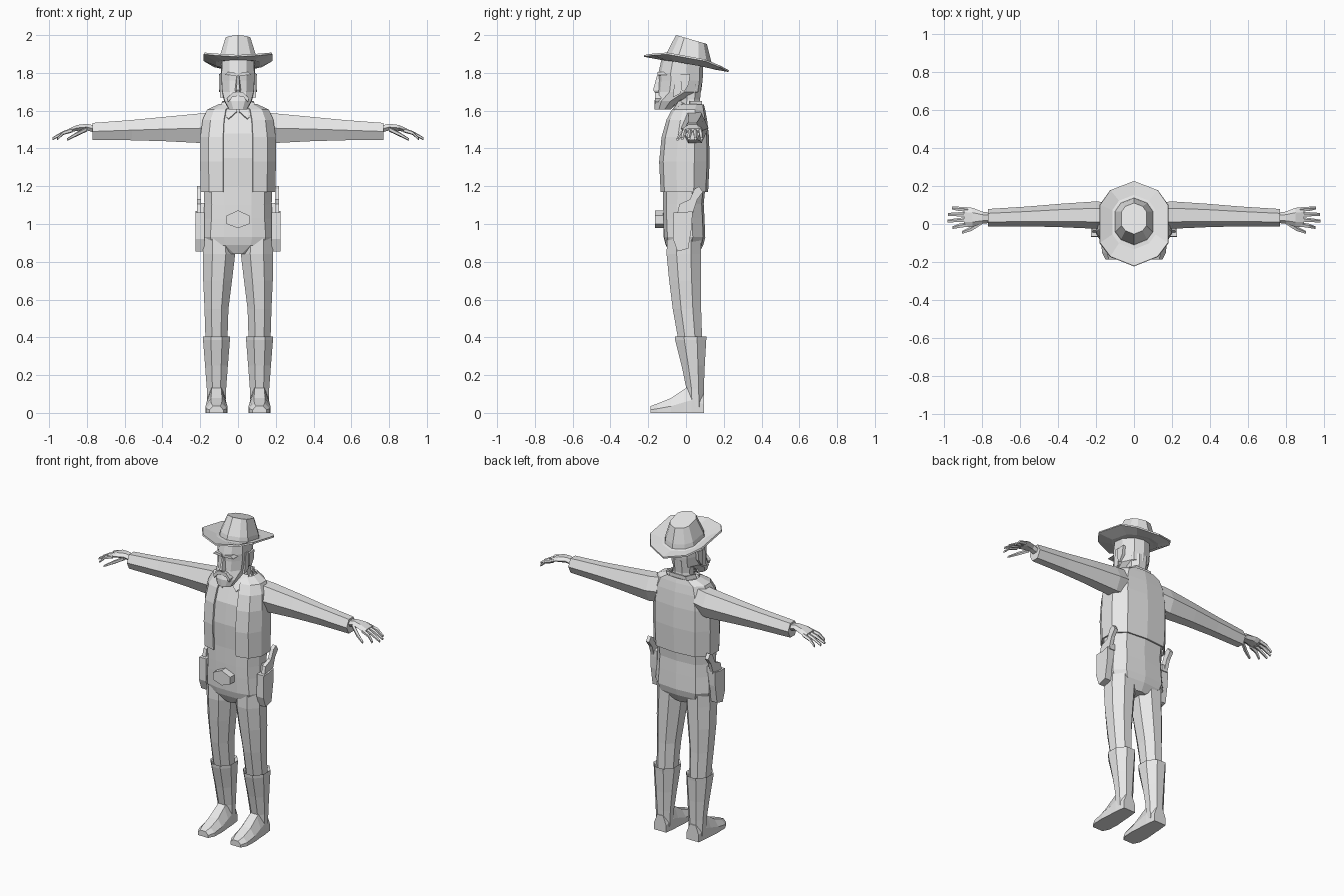
import bpy, bmesh, math
from mathutils import Vector

GREY = bpy.data.materials.new("light_grey")
GREY.diffuse_color = (0.8, 0.8, 0.8, 1)


def loft(name, rings, mirror=False, closed=True, caps=True, thick=0, drop=None):
    """Skin a list of equal-length point rings; optionally mirror in x or thicken."""
    bm = bmesh.new()
    vs = [[bm.verts.new(p) for p in r] for r in rings]
    n = len(rings[0])
    for a, b in zip(vs, vs[1:]):
        for i in range(n if closed else n - 1):
            j = (i + 1) % n
            bm.faces.new((a[i], a[j], b[j], b[i]))
    if caps:
        bm.faces.new(vs[0])
        bm.faces.new(vs[-1])
    if drop:
        gone = [f for f in bm.faces if drop(f.calc_center_median())]
        bmesh.ops.delete(bm, geom=gone, context='FACES')
    bmesh.ops.recalc_face_normals(bm, faces=bm.faces)
    me = bpy.data.meshes.new(name)
    bm.to_mesh(me)
    bm.free()
    me.materials.append(GREY)
    ob = bpy.data.objects.new(name, me)
    bpy.context.collection.objects.link(ob)
    if thick:
        m = ob.modifiers.new("thickness", 'SOLIDIFY')
        m.thickness, m.offset = thick, 0
    if mirror:
        ob.modifiers.new("mirror", 'MIRROR').use_mirror_merge = False
    return ob


def sym(half):
    """Complete a half outline that starts and ends on x = 0."""
    return half + [(-x, y) for x, y in half[-2:0:-1]]


def oval(c, rx, ry, n=8, phase=0.5):
    return [(c[0] + rx * math.cos(2 * math.pi * (i + phase) / n),
             c[1] + ry * math.sin(2 * math.pi * (i + phase) / n)) for i in range(n)]


def stack(shape, levels):
    """Rings of a unit outline, levels = (z, centre x, centre y, half x, half y)."""
    return [[(cx + rx * x, cy + ry * y, z) for x, y in shape] for z, cx, cy, rx, ry in levels]


def tube(path, n=6, phase=0.0):
    """Rings across x, path = (x, centre y, centre z, half y, half z)."""
    return [[(x, y, z) for y, z in oval((cy, cz), ry, rz, n, phase)]
            for x, cy, cz, ry, rz in path]


def slab(name, outline, a, b, axis, mirror=True):
    """Extrude an outline between two coordinates along an axis (x or y)."""
    put = (lambda p, t: (t, p[0], p[1])) if axis == 'x' else (lambda p, t: (p[0], t, p[1]))
    return loft(name, [[put(p, t) for p in outline] for t in (a, b)], mirror)


BODY = sym([(0, -1), (.4, -.98), (.78, -.82), (1, -.3), (1, .4), (.7, .9), (0, 1)])
OCT = oval((0, 0), 1.07, 1.07)

# Torso and hips
loft("shirt", stack(BODY, [
    (1.1, 0, -.015, .178, .108), (1.2, 0, -.01, .182, .113), (1.35, 0, -.01, .186, .12),
    (1.48, 0, -.005, .185, .112), (1.585, 0, .01, .155, .085), (1.625, 0, .025, .08, .06)]))
loft("hips", stack(BODY, [
    (1.12, 0, -.015, .178, .108), (1.03, 0, -.012, .18, .11), (.93, 0, -.008, .188, .11),
    (.89, 0, -.008, .17, .10), (.84, 0, -.008, .05, .075)]))
# Open vest
loft("vest", stack(BODY, [
    (1.17, 0, -.01, .193, .122), (1.33, 0, -.01, .196, .13), (1.46, 0, -.005, .195, .122),
    (1.55, 0, .003, .183, .104), (1.602, 0, .012, .16, .085), (1.63, 0, .028, .1, .062)]),
    caps=False, thick=.01, drop=lambda c: c.y < 0 and abs(c.x) < .06)
# Collar flaps
loft("collar_flap", [[(.005, -.075, 1.595), (.05, -.09, 1.555), (.09, -.062, 1.6)],
                     [(.012, -.045, 1.625), (.055, -.035, 1.65), (.085, -.01, 1.64)]],
     True, thick=.008, caps=False, closed=False)
loft("collar_back", [[(x * s, y, z) for x, y in ((-.09, .02), (-.06, .08), (.06, .08), (.09, .02))]
                     for s, z in ((1, 1.6), (.9, 1.65))], closed=False, caps=False, thick=.008)
# Belt buckle
slab("buckle", [(-.06, 1.045), (0, 1.072), (.06, 1.045), (.06, 1.0), (0, .978), (-.06, 1.0)],
     -.165, -.11, 'y', False)

# Legs
loft("leg", stack(OCT, [
    (.95, .1, -.01, .084, .09), (.84, .1, -.012, .086, .092), (.7, .108, -.005, .077, .085),
    (.55, .114, .005, .064, .076), (.36, .114, .025, .058, .062)]), True)
# Boots
loft("boot_shaft", stack(OCT, [
    (.39, .114, .025, .06, .07), (.405, .114, .025, .072, .085), (.385, .114, .025, .072, .083),
    (.25, .114, .038, .061, .062), (.13, .114, .048, .052, .047), (.03, .114, .05, .048, .044)]), True)
loft("boot_foot", [[(.114 + w * x, y, z) for x, z in
                    ((-1, 0), (1, 0), (1, h * .45), (.5, h), (-.5, h), (-1, h * .45))]
                   for y, w, h in ((.096, .042, .1), (.03, .05, .15), (-.01, .052, .125),
                                   (-.08, .058, .078), (-.15, .055, .05), (-.188, .036, .036))], True)

# Sleeves and hands
loft("sleeve", tube([
    (.13, .04, 1.515, .072, .09), (.2, .047, 1.507, .072, .09), (.38, .045, 1.503, .062, .075),
    (.56, .04, 1.497, .052, .062), (.77, .033, 1.49, .046, .052)]), True)
loft("palm", tube([(.75, .033, 1.5, .026, .022), (.8, .033, 1.513, .032, .02),
                   (.85, .035, 1.509, .05, .018), (.895, .037, 1.495, .052, .012)]), True)
for i, (y0, y1, tip) in enumerate([(-.003, -.02, .955), (.024, .015, .982),
                                   (.05, .05, .98), (.075, .083, .958)]):
    loft(f"finger_{i + 1}", tube([(.875, y0, 1.497, .013, .012), (.925, (y0 + y1) / 2, 1.482, .012, .011),
                                  (tip, y1, 1.452, .008, .008)], 5), True)
loft("thumb", tube([(.8, .01, 1.502, .014, .013), (.855, -.025, 1.475, .014, .012),
                    (.905, -.045, 1.447, .008, .007)], 5), True)

# Holsters and pistols
slab("holster", [(-.065, 1.06), (-.015, 1.06), (.035, 1.07), (.03, .98), (.012, .87),
                 (-.045, .855), (-.068, .92)], .178, .226, 'x')
slab("holster_strap", [(-.03, 1.06), (-.02, 1.11), (.04, 1.1), (.04, 1.06)], .175, .215, 'x')
slab("pistol_grip", [(-.045, 1.06), (-.035, 1.105), (.02, 1.13), (.045, 1.185), (.07, 1.2),
                     (.09, 1.17), (.06, 1.13), (.04, 1.07)], .195, .218, 'x')

# Head
FACE = sym([(0, -1), (.5, -.88), (.95, -.45), (1, .25), (.62, .85), (0, 1)])
loft("head", stack(FACE, [
    (1.605, 0, -.125, .048, .042), (1.65, 0, -.1, .073, .068), (1.7, 0, -.035, .087, .115),
    (1.76, 0, -.028, .091, .116), (1.8, 0, -.028, .091, .118), (1.87, 0, -.02, .088, .11)]))
loft("neck", stack(OCT, [(1.58, 0, .025, .07, .06), (1.66, 0, .025, .058, .05),
                         (1.74, 0, .03, .065, .053)]))
loft("nose", stack([(-1, 1), (-.4, -1), (.4, -1), (1, 1)], [
    (1.695, 0, -.145, .018, .02), (1.71, 0, -.15, .02, .024), (1.785, 0, -.14, .01, .014)]))
slab("moustache", [(0, 1.7), (.03, 1.695), (.058, 1.665), (.052, 1.645), (.03, 1.672), (0, 1.678)],
     -.165, -.1, 'y')
slab("brow", [(.01, 1.785), (.012, 1.8), (.055, 1.805), (.07, 1.79)], -.15, -.08, 'y')
slab("ear", [(-.03, 1.79), (.022, 1.795), (.015, 1.74), (-.01, 1.7), (-.025, 1.71)], .08, .1, 'x')
slab("sideburn", [(-.055, 1.8), (-.03, 1.8), (-.03, 1.69), (-.07, 1.67)], .075, .094, 'x')

# Hat
RIM = sym([(0, -.222), (.125, -.172), (.18, -.1), (.18, .1), (.125, .178), (0, .226)])


def hat_ring(s, z, dy=0.0, curl=0.0, slope=.18):
    return [(s * x, s * y + dy, z - slope * (s * y + dy) + curl * (x / .18) ** 2) for x, y in RIM]


loft("hat_brim", [hat_ring(.5, 1.855, .012), hat_ring(.64, 1.85, .008, .004), hat_ring(1, 1.85, 0, .035)],
     caps=False, thick=.01)
loft("hat_crown", [hat_ring(.56, 1.85, .012), hat_ring(.53, 1.885, .014),
                   hat_ring(.365, 1.985, .028, 0, .29)])
